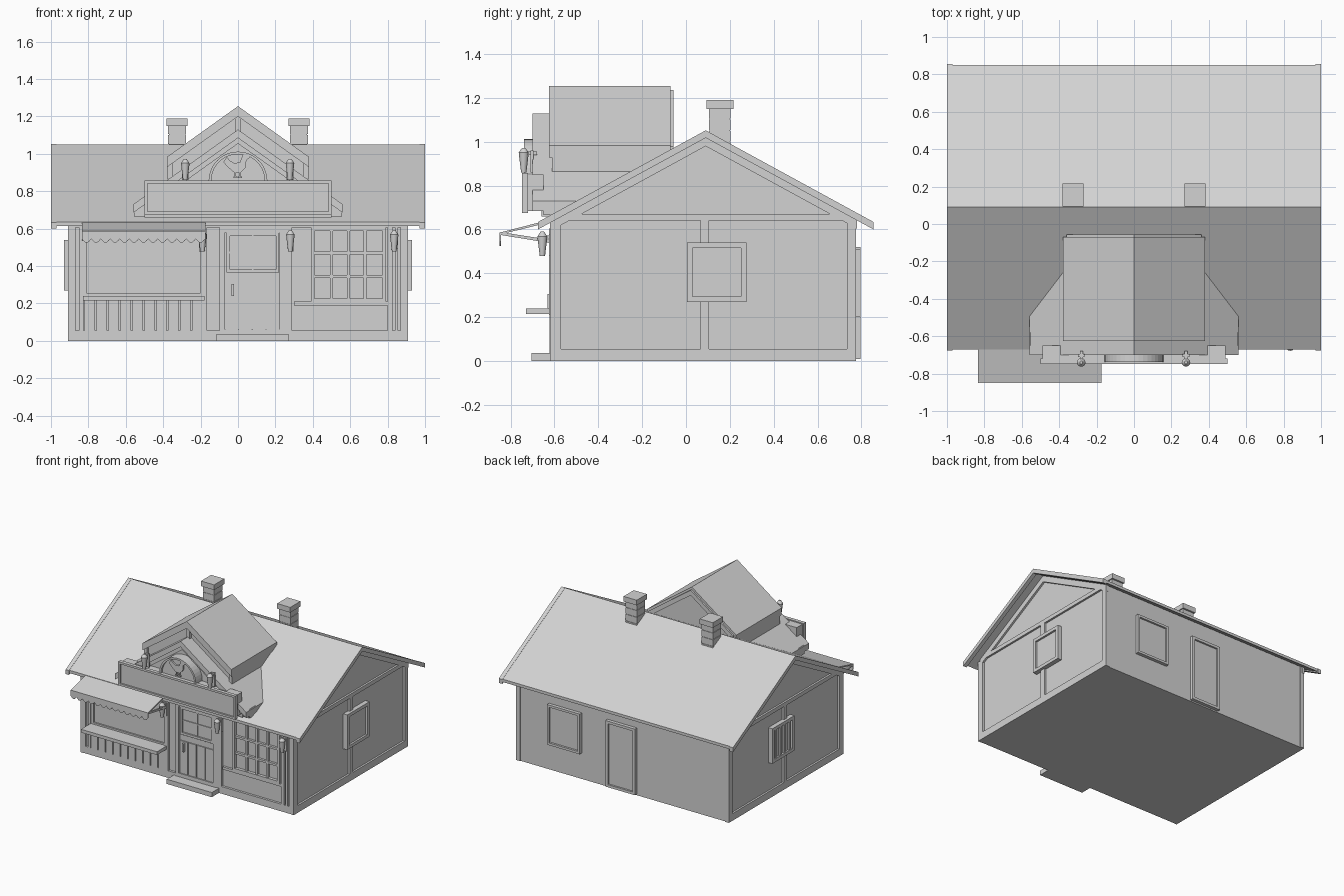
import bpy, bmesh, math

cube = bpy.data.objects.get("Cube")
if cube:
    bpy.data.objects.remove(cube, do_unlink=True)

GREY = (.65, .65, .65, 1)
stone = bpy.data.materials.new("plain_grey")
stone.use_nodes = True
stone.diffuse_color = GREY
stone.node_tree.nodes["Principled BSDF"].inputs["Base Color"].default_value = GREY


def finish(name, bm):
    bmesh.ops.recalc_face_normals(bm, faces=bm.faces)
    mesh = bpy.data.meshes.new(name)
    bm.to_mesh(mesh)
    bm.free()
    mesh.materials.append(stone)
    obj = bpy.data.objects.new(name, mesh)
    bpy.context.collection.objects.link(obj)
    return obj


def add_box(bm, xs, ys, zs):
    made = bmesh.ops.create_cube(bm, size=1)["verts"]
    for v in made:
        v.co = [(a + b) / 2 + c * (b - a) for (a, b), c in zip((xs, ys, zs), v.co)]


def box(name, xs, ys, zs):
    bm = bmesh.new()
    add_box(bm, xs, ys, zs)
    return finish(name, bm)


def prism(name, profile, axis, start, end):
    """Extrude a (horizontal, z) profile along the x or y axis."""
    bm = bmesh.new()
    verts = [bm.verts.new((start, u, z) if axis == "x" else (u, start, z)) for u, z in profile]
    face = bm.faces.new(verts)
    new = bmesh.ops.extrude_face_region(bm, geom=[face])["geom"]
    step = (end - start, 0, 0) if axis == "x" else (0, end - start, 0)
    bmesh.ops.translate(bm, verts=[g for g in new if isinstance(g, bmesh.types.BMVert)], vec=step)
    return finish(name, bm)


def gable(name, axis, start, end, half, ridge, slope, thick, centre=0):
    """Chevron slab: a pitched roof or a rake board."""
    eave = ridge - half * slope
    top = [(centre - half, eave), (centre, ridge), (centre + half, eave)]
    return prism(name, top + [(u, z - thick) for u, z in reversed(top)], axis, start, end)


# Wall planes: each maps a depth range to its axis
FRONT, BACK, RIGHT, LEFT = ("y", -.6, -1), ("y", .77, 1), ("x", .895, 1), ("x", -.895, -1)


def boards(name, wall, rects, depth, inner=-.01):
    """Flat boards (u0, u1, z0, z1) standing proud of a wall."""
    axis, plane, sign = wall
    span = sorted((plane + sign * inner, plane + sign * depth))
    bm = bmesh.new()
    for a, b, low, high in rects:
        add_box(bm, *((span, (a, b)) if axis == "x" else ((a, b), span)), (low, high))
    return finish(name, bm)


def border(a, b, low, high, w):
    return [(a, a + w, low, high), (b - w, b, low, high),
            (a + w, b - w, low, low + w), (a + w, b - w, high - w, high)]


def row(a, b, low, high, count, gap):
    step = (b - a) / count
    return [(a + i * step + gap / 2, a + (i + 1) * step - gap / 2, low, high) for i in range(count)]


# Main body and roof
PITCH, RIDGE_Y = .546, .09
prism("house_body", [(-.6, 0), (.77, 0), (.77, .655), (RIDGE_Y, 1.025), (-.6, .65)], "x", -.895, .895)
gable("main_roof", "x", -.985, .985, .76, 1.05, PITCH, .022, RIDGE_Y)
for side in (-1, 1):
    gable("roof_rake_board", "x", side * .97, side, .765, 1.052, PITCH, .034, RIDGE_Y)
    gable("wall_rake_trim", "x", side * .89, side * .91, .69, 1.03, PITCH, .05, RIDGE_Y)

# Side walls: corner boards, plinth, top board, studs and windows
for label, wall in (("right", RIGHT), ("left", LEFT)):
    boards(label + "_wall_trim", wall,
           [(-.62, -.57, 0, .64), (.735, .775, 0, .64), (-.57, .735, 0, .055), (-.57, .735, .64, .67),
            (.065, .105, .055, .28), (.065, .105, .53, .64)], .015)
    boards(label + "_window_frame", wall, border(.005, .275, .27, .54, .025), .035)
    boards(label + "_window_pane", wall, [(.02, .26, .29, .52)], .02)
boards("left_window_bars", LEFT, row(.03, .25, .29, .52, 4, .035), .03)

# Back wall: corner boards, window and door
boards("back_trim", BACK, [(-.91, -.875, 0, .65), (.875, .91, 0, .65)], .006)
boards("back_window_frame", BACK, border(.35, .63, .2, .51, .018), .026)
boards("back_window_shutter", BACK, [(.365, .615, .22, .49)], .014)
boards("back_door_frame", BACK, border(-.12, .13, .01, .52, .02), .026)
boards("back_door", BACK, [(-.1, .11, .02, .5)], .012)

# Front wall frame
boards("front_trim", FRONT,
       [(-.91, -.87, 0, .64), (.87, .91, 0, .64), (-.87, .87, 0, .055), (-.87, .87, .605, .64),
        (-.2, -.165, .055, .66), (.25, .29, .055, .66), (-.85, -.825, .055, .605),
        (.8, .825, .055, .605), (.84, .855, .055, .605), (.3, .4, .19, .21), (.4, .8, .19, .21)], .018)

# Shop window with counter and planks
boards("shop_window_frame", FRONT, border(-.825, -.185, .235, .59, .018), .012)
boards("counter_planks", FRONT, row(-.825, -.185, .055, .215, 10, .008), .018)
box("counter_shelf", (-.83, -.18), (-.73, -.59), (.215, .24))

# Awning with scalloped valance and arms
prism("awning_cloth", [(-.6, .65), (-.845, .587), (-.845, .578), (-.6, .638)], "x", -.835, -.175)
SCALLOPS, STEPS = 13, 6
edge = []
for i in range(SCALLOPS * STEPS + 1):
    t = i / (SCALLOPS * STEPS)
    edge.append((-.835 + .66 * t, .545 - .02 * abs(math.sin(math.pi * SCALLOPS * t))))
prism("awning_valance", edge + [(-.175, .587), (-.835, .587)], "y", -.85, -.843)
for x in (-.835, -.185):
    prism("awning_arm", [(-.845, .588), (-.6, .55), (-.6, .535), (-.845, .575)], "x", x, x + .012)

# Split front door and step
box("door_step", (-.115, .27), (-.705, -.59), (0, .036))
boards("front_door_frame", FRONT, border(-.1, .25, .036, .605, .028), .022)
boards("front_door", FRONT, [(-.075, .225, .04, .585)], .006)
boards("door_planks", FRONT, row(-.07, .222, .05, .315, 4, .006), .014)
boards("door_window_frame", FRONT, border(-.062, .22, .365, .58, .018), .018)
boards("door_window_bars", FRONT, [(.074, .084, .38, .565), (-.045, .2, .468, .478)], .012)
boards("door_rail", FRONT, [(-.07, .222, .318, .36)], .01)
boards("door_handle", FRONT, [(-.035, -.022, .24, .305)], .032)

# Paned window
boards("paned_window_frame", FRONT, border(.39, .79, .21, .605, .018), .024)
boards("paned_window_mullions", FRONT,
       [(.5 + i * .09 - .008, .5 + i * .09 + .008, .22, .595) for i in range(3)]
       + [(.4, .78, .345 + i * .125 - .008, .345 + i * .125 + .008) for i in range(2)], .018)

# Lower dormer roof and its gable wall
DORMER = .714
gable("porch_roof", "y", -.7, -.1, .56, 1.13, DORMER, .045)
prism("porch_gable_wall", [(-.5, .66), (.5, .66), (.5, .74), (0, 1.1), (-.5, .74)], "y", -.66, -.4)
gable("porch_gable_trim", "y", -.68, -.65, .5, 1.09, DORMER, .035)
for side in (-1, 1):
    box("porch_bracket", sorted((side * .49, side * .555)), (-.65, -.58), (.665, .735))

# Upper dormer
gable("dormer_roof", "y", -.625, -.07, .38, 1.255, DORMER, .055)
gable("dormer_back_trim", "y", -.072, -.057, .36, 1.235, DORMER, .04)
prism("dormer_body", [(-.36, .8), (.36, .8), (.36, .96), (0, 1.215), (-.36, .96)], "y", -.59, -.09)
box("dormer_king_post", (-.016, .016), (-.612, -.58), (1.08, 1.2))
for side in (-1, 1):
    box("dormer_fascia", sorted((side * .35, side * .376)), (-.61, -.07), (.865, .965))

# Signboard with raised border and arched hen plaque
box("signboard", (-.49, .49), (-.735, -.65), (.685, .85))
boards("signboard_border", ("y", -.73, -1), border(-.5, .5, .675, .858, .016), .018)


def arc(radius):
    return [(radius * math.cos(math.pi * i / 20), .855 + radius * math.sin(math.pi * i / 20))
            for i in range(21)]


prism("arch_plaque", arc(.15), "y", -.72, -.65)
prism("arch_rim", arc(.157) + arc(.143)[::-1], "y", -.738, -.65)
hen = [(-.078, .955), (-.06, .985), (-.045, .965), (-.02, .95), (.01, .955), (.025, .995), (.045, 1),
       (.062, .98), (.045, .965), (.04, .925), (.015, .9), (-.02, .9), (-.05, .925)]
prism("hen_figure", hen, "y", -.732, -.71)
for x in (-.018, .006):
    box("hen_leg", (x, x + .007), (-.732, -.71), (.875, .905))
    box("hen_foot", (x - .006, x + .016), (-.732, -.71), (.872, .879))


# Lanterns: hood, tapered shade and wall arm
def lantern(name, x, y, z):
    bm = bmesh.new()
    for wide, top, low, high in ((.02, .023, .065, .09), (.023, .008, .09, .112), (.012, .02, 0, .065)):
        made = bmesh.ops.create_cone(bm, cap_ends=True, segments=12, radius1=wide, radius2=top,
                                     depth=high - low)["verts"]
        bmesh.ops.translate(bm, verts=made, vec=(x, y, z + (low + high) / 2))
    add_box(bm, (x - .008, x + .008), (y, y + .06), (z + .08, z + .095))
    add_box(bm, (x - .018, x + .018), (y + .03, y + .045), (z, z + .1))
    finish(name, bm)
    obj = bpy.data.objects[name]
    bpy.ops.object.select_all(action="DESELECT")
    obj.select_set(True)
    bpy.context.view_layer.objects.active = obj
    bpy.ops.object.shade_smooth_by_angle()


for label, x in (("left", .835), ("middle", .28), ("right", -.19)):
    lantern(label + "_wall_lantern", x, -.655, .478)
for label, x in (("left", .278), ("right", -.282)):
    lantern(label + "_sign_lantern", x, -.74, .86)

# Chimneys in stacked courses with caps
for label, x in (("left", .325), ("right", -.325)):
    bm = bmesh.new()
    add_box(bm, (x - .044, x + .044), (.108, .2), (.9, 1.16))
    for low in (.95, 1.002, 1.054, 1.106):
        add_box(bm, (x - .048, x + .048), (.105, .204), (low, low + .048))
    add_box(bm, (x - .056, x + .056), (.093, .217), (1.15, 1.19))
    finish(label + "_chimney", bm)
